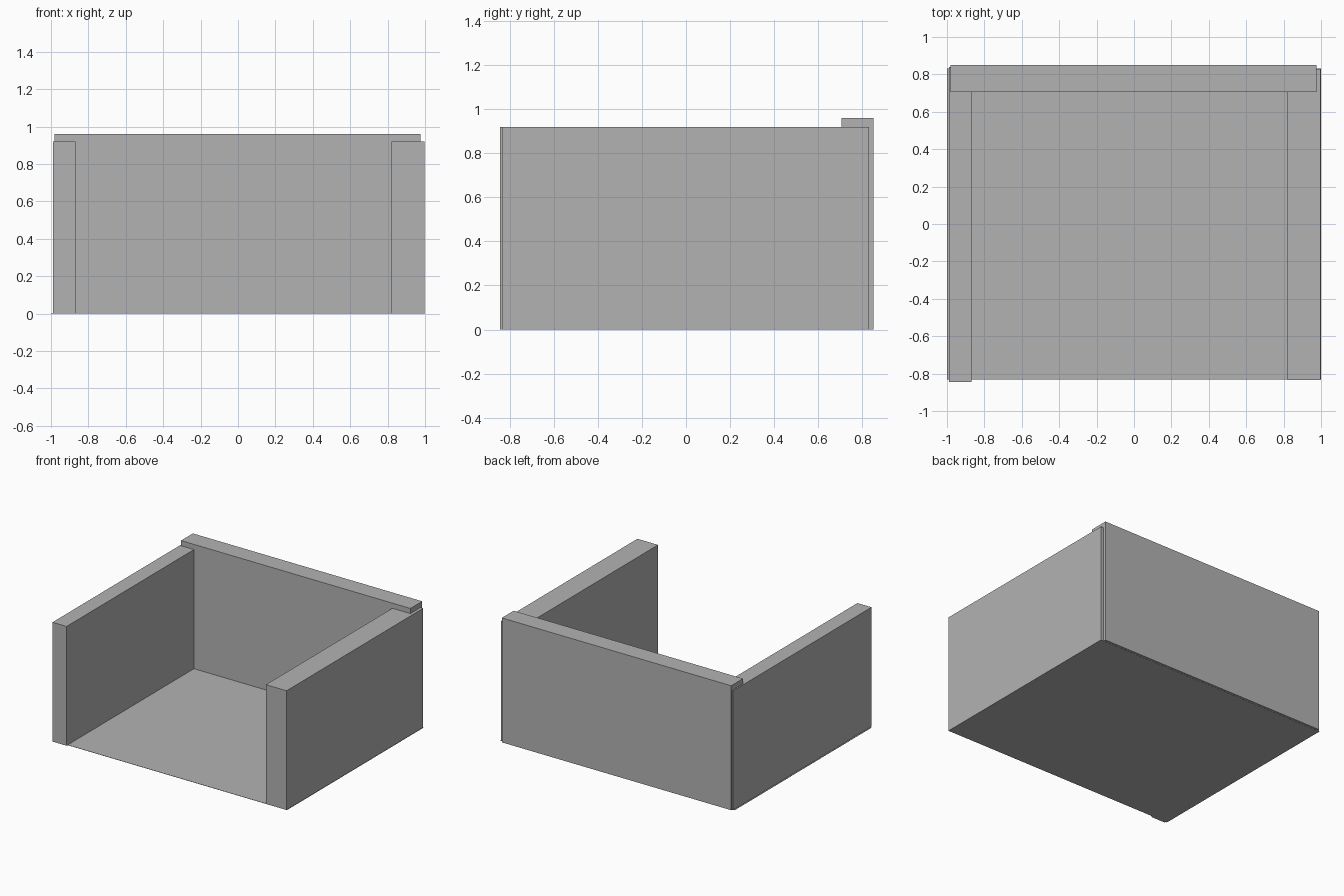
import bpy
import bmesh

if "Cube" in bpy.data.objects:
    bpy.data.objects.remove(bpy.data.objects["Cube"])

# Single matte grey
grey = bpy.data.materials.new("light_grey")
grey.diffuse_color = (0.45, 0.45, 0.45, 1)
grey.use_nodes = True
grey.node_tree.nodes["Principled BSDF"].inputs["Base Color"].default_value = grey.diffuse_color


def box(name, x, y, z):
    """Box spanning the given (min, max) ranges."""
    bm = bmesh.new()
    bmesh.ops.create_cube(bm, size=1)
    for v in bm.verts:
        v.co = [r[0] if c < 0 else r[1] for c, r in zip(v.co, (x, y, z))]
    mesh = bpy.data.meshes.new(name)
    bm.to_mesh(mesh)
    bm.free()
    mesh.materials.append(grey)
    obj = bpy.data.objects.new(name, mesh)
    bpy.context.collection.objects.link(obj)
    return obj


# Thin floor sheet
box("floor", (-1.0, 1.0), (-0.832, 0.832), (0, 0.002))

# Side walls: the right one is thicker
box("left_wall", (-0.99, -0.87), (-0.845, 0.84), (0.001, 0.92))
box("right_wall", (0.822, 0.998), (-0.834, 0.83), (0.001, 0.92))

# Taller back wall
box("back_wall", (-0.98, 0.975), (0.706, 0.85), (0.001, 0.96))
